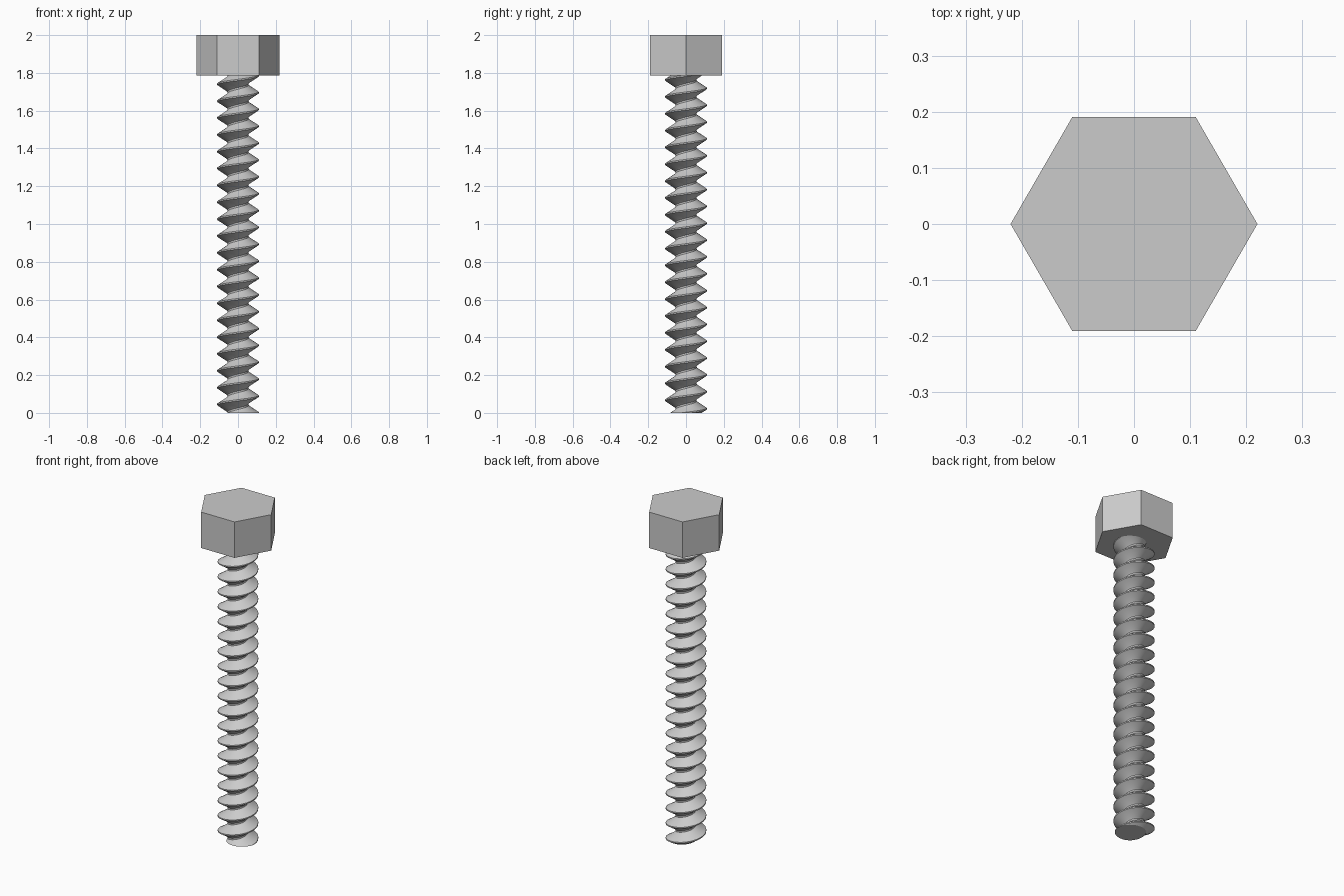
import bpy, bmesh, math

if "Cube" in bpy.data.objects:
    bpy.data.objects.remove(bpy.data.objects["Cube"])

HEAD_Z = 1.785        # underside of the head
TURNS = 20
PITCH = HEAD_Z / TURNS
CREST, ROOT = 0.11, 0.056
SEG = 48

steel = bpy.data.materials.new("steel_grey")
steel.diffuse_color = (0.6, 0.6, 0.6, 1)
steel.use_nodes = True
steel.node_tree.nodes["Principled BSDF"].inputs["Base Color"].default_value = steel.diffuse_color


def finish(bm, name):
    bmesh.ops.recalc_face_normals(bm, faces=bm.faces)
    mesh = bpy.data.meshes.new(name)
    bm.to_mesh(mesh)
    bm.free()
    mesh.materials.append(steel)
    obj = bpy.data.objects.new(name, mesh)
    bpy.context.collection.objects.link(obj)
    return obj


# Hexagonal head
bm = bmesh.new()
ring = [bm.verts.new((0.22 * math.cos(math.radians(60 * i)),
                      0.22 * math.sin(math.radians(60 * i)), HEAD_Z)) for i in range(6)]
base = bm.faces.new(ring)
top = bmesh.ops.extrude_face_region(bm, geom=[base])["geom"]
bmesh.ops.translate(bm, vec=(0, 0, 2 - HEAD_Z),
                    verts=[v for v in top if isinstance(v, bmesh.types.BMVert)])
if not base.is_valid or base not in list(bm.faces):
    bm.faces.new(ring)
finish(bm, "hex_head")

# Threaded shank: right-handed helical sweep of one thread profile (radius, share of pitch)
profile = [(CREST, -0.04), (CREST, 0.04), (ROOT + 0.006, 0.38), (ROOT, 0.45),
           (ROOT, 0.55), (ROOT + 0.006, 0.62), (CREST, 0.96)]
bm = bmesh.new()
rows = []
for i in range(-2 * SEG, (TURNS + 2) * SEG + 1):
    a = 2 * math.pi * i / SEG
    rows.append([bm.verts.new((r * math.cos(a), r * math.sin(a), PITCH * (i / SEG + t)))
                 for r, t in profile])
for p, q in zip(rows, rows[1:]):
    for k in range(len(profile) - 1):
        bm.faces.new((p[k], q[k], q[k + 1], p[k + 1]))
bmesh.ops.remove_doubles(bm, verts=bm.verts, dist=1e-5)

# Trim both ends flat and cap them
for z, direction in ((0, -1), (HEAD_Z, 1)):
    cut = bmesh.ops.bisect_plane(bm, geom=bm.verts[:] + bm.edges[:] + bm.faces[:], dist=1e-6,
                                 plane_co=(0, 0, z), plane_no=(0, 0, direction),
                                 clear_outer=True)
    rim = [e for e in cut["geom_cut"] if isinstance(e, bmesh.types.BMEdge)]
    centre = bm.verts.new((0, 0, z))
    for e in rim:
        bm.faces.new((e.verts[0], e.verts[1], centre))
shank = finish(bm, "threaded_shank")

bpy.ops.object.select_all(action='DESELECT')
shank.select_set(True)
bpy.context.view_layer.objects.active = shank
bpy.ops.object.shade_smooth_by_angle(angle=math.radians(30))
